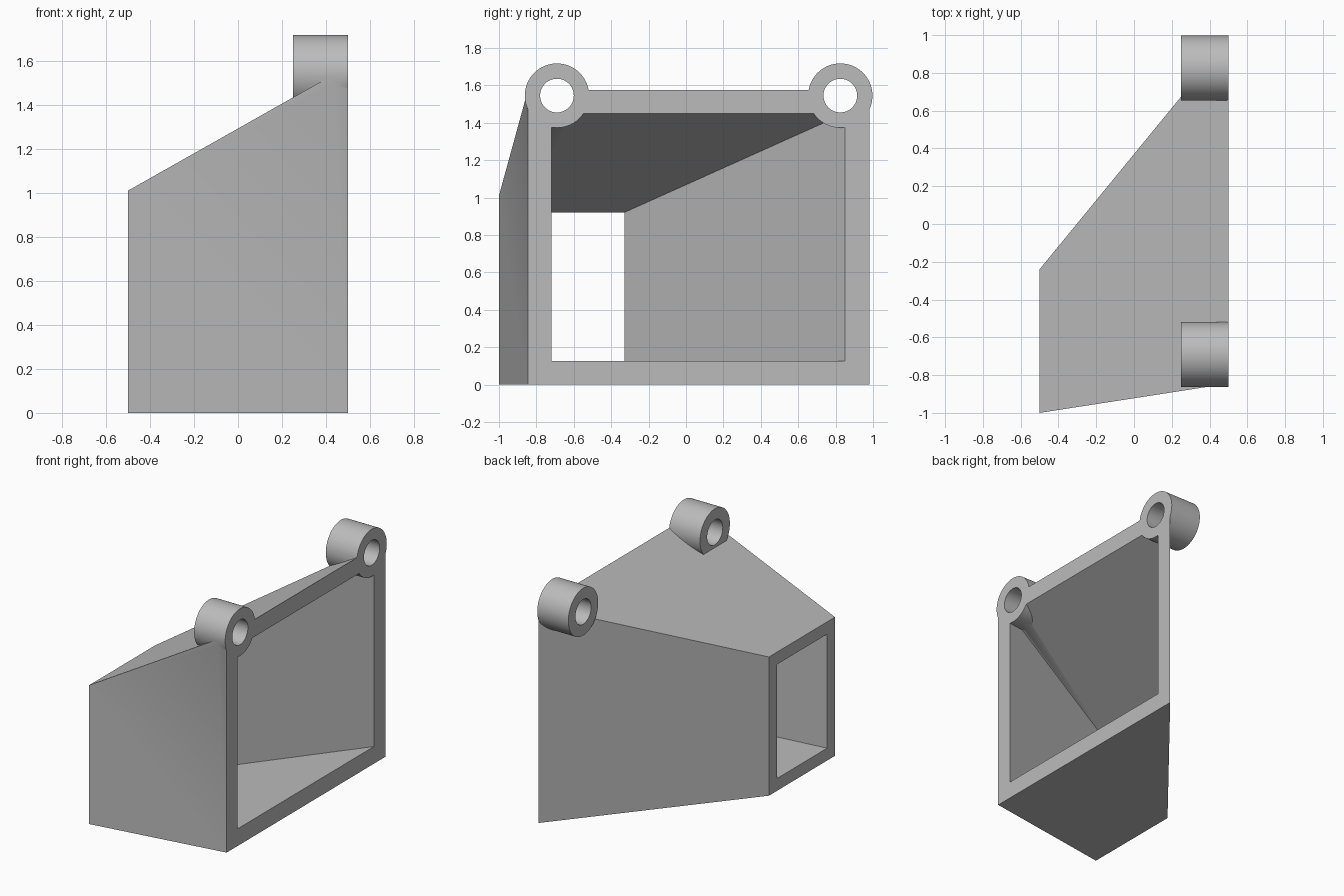
import bpy
import bmesh
import math

cube = bpy.data.objects.get("Cube")
if cube:
    bpy.data.objects.remove(cube, do_unlink=True)

grey = bpy.data.materials.new("light_grey")
grey.use_nodes = True
grey.diffuse_color = (0.5, 0.5, 0.5, 1)
grey.node_tree.nodes["Principled BSDF"].inputs["Base Color"].default_value = (0.5, 0.5, 0.5, 1)

WIDE_X, NARROW_X = 0.5, -0.5
RING_Z, RING_R, HOLE_R = 1.545, 0.172, 0.09
RING_X = (0.25, 0.5)


def rect(bm, x, y0, y1, z0, z1):
    return [bm.verts.new((x, y, z)) for y, z in ((y0, z0), (y1, z0), (y1, z1), (y0, z1))]


def add_object(name, bm):
    bmesh.ops.recalc_face_normals(bm, faces=bm.faces[:])
    mesh = bpy.data.meshes.new(name)
    bm.to_mesh(mesh)
    bm.free()
    mesh.materials.append(grey)
    obj = bpy.data.objects.new(name, mesh)
    bpy.context.collection.objects.link(obj)
    return obj


def cylinder(name, y, radius, x0, x1):
    """Cylinder lying along x."""
    bpy.ops.mesh.primitive_cylinder_add(
        vertices=64, radius=radius, depth=x1 - x0,
        location=((x0 + x1) / 2, y, RING_Z), rotation=(0, math.pi / 2, 0))
    obj = bpy.context.object
    obj.name = name
    obj.data.materials.append(grey)
    return obj


def combine(target, tool, operation):
    mod = target.modifiers.new(operation.lower(), "BOOLEAN")
    mod.operation = operation
    mod.solver = "EXACT"
    mod.object = tool
    bpy.context.view_layer.objects.active = target
    bpy.ops.object.modifier_apply(modifier=mod.name)
    bpy.data.objects.remove(tool, do_unlink=True)


# Tapered duct, open at both ends
bm = bmesh.new()
loops = [
    rect(bm, WIDE_X, -0.845, 0.98, 0, 1.575),
    rect(bm, NARROW_X, -1.0, -0.24, 0, 1.01),
    rect(bm, NARROW_X, -0.91, -0.33, 0.09, 0.92),
    rect(bm, WIDE_X, -0.72, 0.85, 0.125, 1.45),
]
for a, b in zip(loops, loops[1:] + loops[:1]):
    for i in range(4):
        j = (i + 1) % 4
        bm.faces.new((a[i], a[j], b[j], b[i]))
duct = add_object("tapered_duct", bm)

# Mounting rings fused to the two upper corners, bored right through
for side, y in (("front", -0.69), ("back", 0.825)):
    combine(duct, cylinder(side + "_mounting_ring", y, RING_R, *RING_X), "UNION")
    combine(duct, cylinder(side + "_bore", y, HOLE_R, 0.1, 0.7), "DIFFERENCE")

# Smooth rings, crisp duct edges
bpy.ops.object.select_all(action="DESELECT")
duct.select_set(True)
bpy.context.view_layer.objects.active = duct
bpy.ops.object.shade_smooth_by_angle(angle=math.radians(30))
